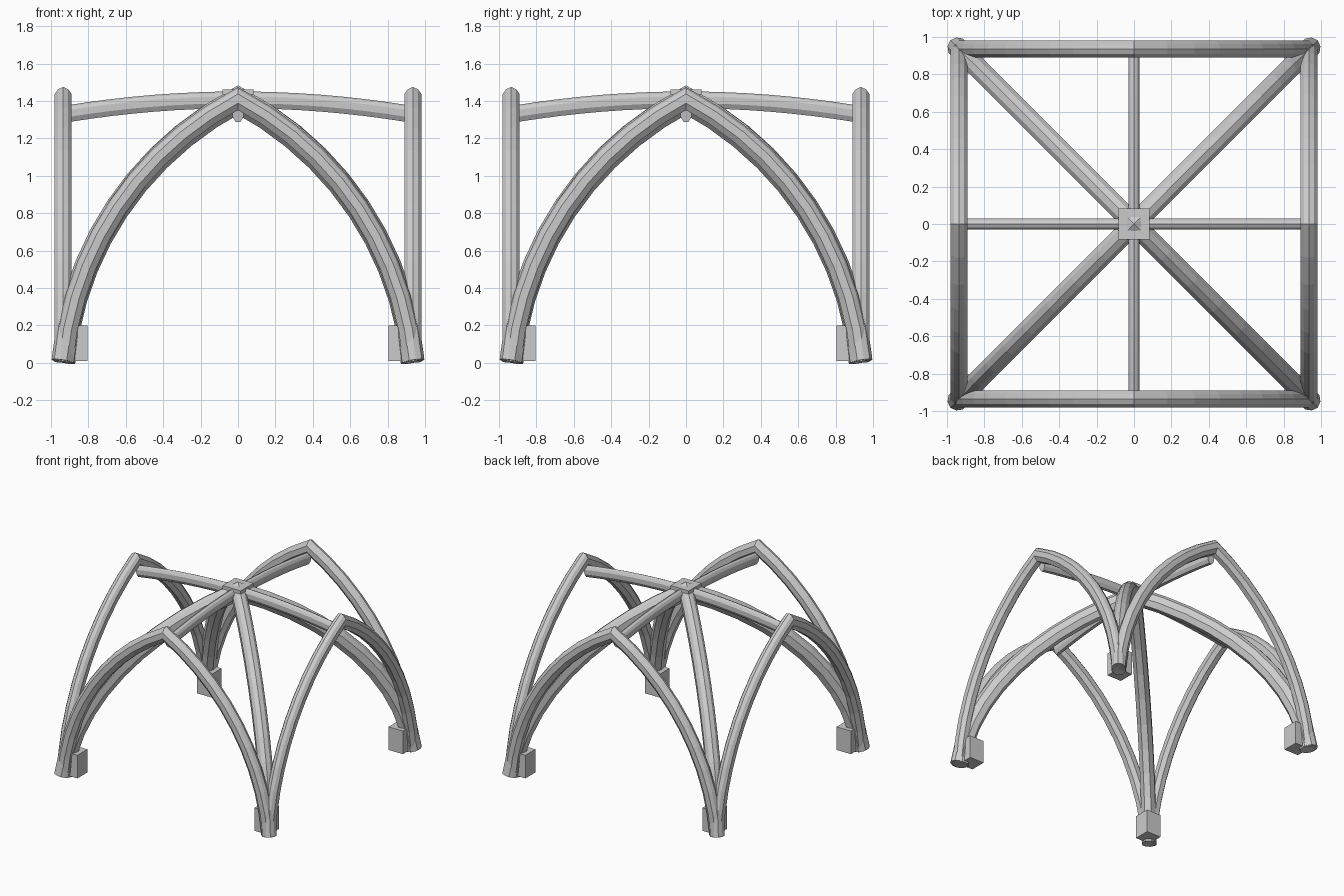
import bpy, bmesh, math
from mathutils import Vector, Matrix

if "Cube" in bpy.data.objects:
    bpy.data.objects.remove(bpy.data.objects["Cube"])

SPAN = 0.935   # wall line distance from the centre
BASE = 0.008
SAGITTA = 0.215  # bulge of each arch half away from its chord


def pointed_arch(half, rise, n, stretch=1):
    """Points (u, z) of a two-centred arch from -half to +half, widened by stretch."""
    foot, apex = Vector((-half, 0)), Vector((0, rise))
    chord = (apex - foot).length
    r = ((chord / 2) ** 2 + SAGITTA ** 2) / (2 * SAGITTA)
    inward = Vector((rise, -half)) / chord
    centre = (foot + apex) / 2 + inward * (r - SAGITTA)
    a0 = math.atan2(*(foot - centre).yx) % (2 * math.pi)
    a1 = math.atan2(*(apex - centre).yx) % (2 * math.pi)
    angles = [a0 + (a1 - a0) * i / n for i in range(n + 1)]
    left = [(stretch * (centre.x + r * math.cos(a)), BASE + centre.y + r * math.sin(a))
            for a in angles]
    return left + [(-u, z) for u, z in left[-2::-1]]


def rib(name, path, origin, heading, hw, hd):
    """Sweep a roofed, rounded rib section along a planar path, mitred at each point."""
    half = [(0.6 * hw, 0.82 * hd), (hw, 0.4 * hd), (hw, -0.4 * hd), (0.45 * hw, -hd)]
    section = [(0, hd)] + half + [(-s, d) for s, d in reversed(half)]
    along = Vector((math.cos(heading), math.sin(heading), 0))
    side = Vector((-along.y, along.x, 0))
    pts = [Vector(p) for p in path]
    bm = bmesh.new()
    rings = []
    for i, p in enumerate(pts):
        a = (p - pts[i - 1]).normalized() if i else None
        b = (pts[i + 1] - p).normalized() if i < len(pts) - 1 else None
        a, b = a or b, b or a
        t = (a + b).normalized()
        nrm = Vector((-t.y, t.x)) / t.dot(a)
        ring = []
        for s, d in section:
            q = p + nrm * d
            ring.append(bm.verts.new(Vector(origin) + along * q.x + side * s
                                     + Vector((0, 0, q.y))))
        rings.append(ring)
    k = len(section)
    for r0, r1 in zip(rings, rings[1:]):
        for j in range(k):
            bm.faces.new((r0[j], r0[(j + 1) % k], r1[(j + 1) % k], r1[j]))
    bm.faces.new(rings[0])
    bm.faces.new(rings[-1])
    bmesh.ops.recalc_face_normals(bm, faces=bm.faces)
    finish(name, bm)


def box(name, centre, size):
    bm = bmesh.new()
    bmesh.ops.create_cube(bm, size=1, matrix=Matrix.Translation(centre)
                          @ Matrix.Diagonal((*size, 1)))
    finish(name, bm)


def finish(name, bm):
    mesh = bpy.data.meshes.new(name)
    bm.to_mesh(mesh)
    bm.free()
    bpy.context.collection.objects.link(bpy.data.objects.new(name, mesh))


# Four pointed wall arches
wall = pointed_arch(SPAN, 1.405, 10)
for side, (x, y) in {"front": (0, -1), "back": (0, 1), "left": (-1, 0), "right": (1, 0)}.items():
    rib(side + "_wall_arch", wall, (x * SPAN, y * SPAN, 0),
        0 if y else math.pi / 2, 0.045, 0.053)

# Two diagonal ribs crossing at the crown, the same curve stretched to the corners
diagonal = pointed_arch(SPAN, 1.402, 10, math.sqrt(2))
for i in (1, 3):
    rib("diagonal_rib", diagonal, (0, 0, 0), i * math.pi / 4, 0.054, 0.068)

# Two gently cambered ridge ribs
ridge = [(0.905 * i / 8, 1.406 - 0.073 * (i / 8) ** 2) for i in range(-8, 9)]
for i in (0, 1):
    rib("ridge_rib", ridge, (0, 0, 0), i * math.pi / 2, 0.029, 0.045)

# Square boss plate at the crown
box("crown_boss", (0, 0, 1.43), (0.166, 0.166, 0.065))

# Springer blocks just inside the corners
for sx in (-1, 1):
    for sy in (-1, 1):
        box("springer_block", (sx * 0.87, sy * 0.87, 0.105), (0.13, 0.13, 0.19))
